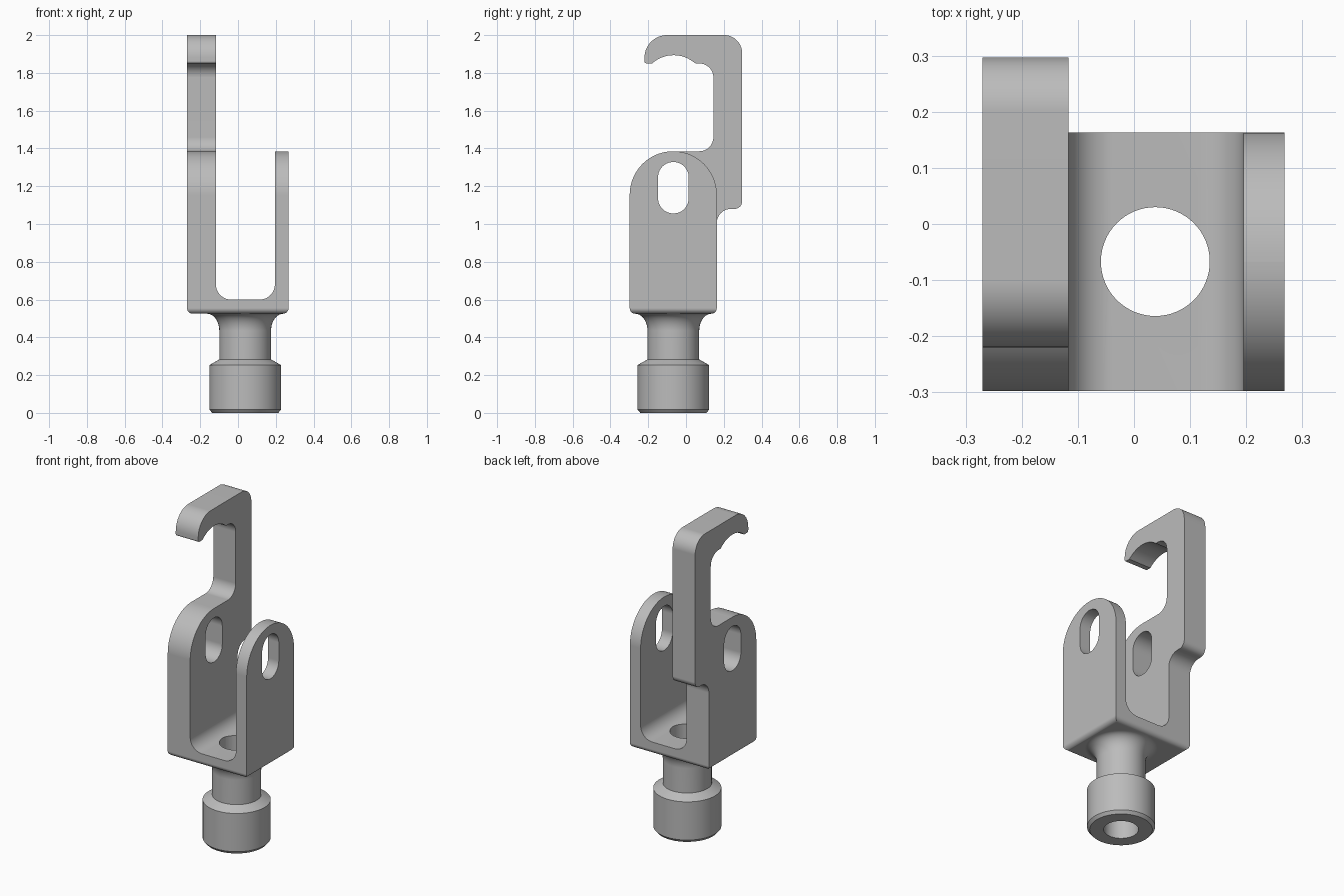
import bpy, bmesh
from math import pi, sin, cos, tan, radians
from mathutils import Vector

if "Cube" in bpy.data.objects:
    bpy.data.objects.remove(bpy.data.objects["Cube"], do_unlink=True)

steel = bpy.data.materials.new("plain grey steel")
steel.use_nodes = True
GREY = (0.5, 0.5, 0.5, 1)
steel.diffuse_color = GREY
steel.node_tree.nodes["Principled BSDF"].inputs["Base Color"].default_value = GREY

CX, CY = 0.038, -0.067           # axis of the stem
FRONT, BACK = -0.298, 0.163      # depth of the yoke
LEFT, RIGHT = -0.27, 0.268       # width of the yoke
HOOK_IN, THIN_IN = -0.117, 0.195  # inner faces of the two arms
BASE, FLOOR, ARM_TOP = 0.525, 0.6, 1.385


def rounded(corners, steps=14):
    """Outline from (a, b, radius) corners, each rounded by its radius."""
    out = []
    for i, (a, b, r) in enumerate(corners):
        p = Vector((a, b))
        if not r:
            out.append(p)
            continue
        u = (Vector(corners[i - 1][:2]) - p).normalized()
        v = (Vector(corners[(i + 1) % len(corners)][:2]) - p).normalized()
        half = u.angle(v) / 2
        centre = p + (u + v).normalized() * r / sin(half)
        start = p + u * r / tan(half) - centre
        end = p + v * r / tan(half) - centre
        sweep = start.angle(end)
        for k in range(steps + 1):
            t = k / steps
            out.append(centre + (start * sin((1 - t) * sweep) + end * sin(t * sweep)) / sin(sweep))
    clean = [p for i, p in enumerate(out) if (p - out[i - 1]).length > 1e-5]
    return clean


def finish(bm, name):
    bmesh.ops.recalc_face_normals(bm, faces=bm.faces)
    mesh = bpy.data.meshes.new(name)
    bm.to_mesh(mesh)
    bm.free()
    mesh.materials.append(steel)
    obj = bpy.data.objects.new(name, mesh)
    bpy.context.collection.objects.link(obj)
    return obj


def prism(name, outline, axis, lo, hi):
    """Extrude an outline along x (outline in y, z) or y (outline in x, z)."""
    bm = bmesh.new()
    place = (lambda p: (lo, p.x, p.y)) if axis == "x" else (lambda p: (p.x, lo, p.y))
    face = bm.faces.new([bm.verts.new(place(p)) for p in outline])
    moved = bmesh.ops.extrude_face_region(bm, geom=[face])["geom"]
    shift = Vector((hi - lo, 0, 0)) if axis == "x" else Vector((0, hi - lo, 0))
    bmesh.ops.translate(bm, vec=shift, verts=[g for g in moved if isinstance(g, bmesh.types.BMVert)])
    return finish(bm, name)


def lathe(name, profile, segments=64):
    """Turn an (r, z) profile around the stem axis and cap its ends."""
    bm = bmesh.new()
    rings = [[bm.verts.new((CX + r * cos(2 * pi * k / segments), CY + r * sin(2 * pi * k / segments), z))
              for k in range(segments)] for r, z in profile]
    for low, high in zip(rings, rings[1:]):
        for k in range(segments):
            n = (k + 1) % segments
            bm.faces.new((low[k], low[n], high[n], high[k]))
    bm.faces.new(rings[0])
    bm.faces.new(rings[-1])
    return finish(bm, name)


def combine(target, tool, operation):
    """Apply an exact boolean and remove the tool."""
    mod = target.modifiers.new("cut", "BOOLEAN")
    mod.operation, mod.solver, mod.object = operation, "EXACT", tool
    bpy.context.view_layer.objects.active = target
    bpy.ops.object.modifier_apply(modifier=mod.name)
    bpy.data.objects.remove(tool, do_unlink=True)


# Yoke: U-shaped front section trimmed to the round-topped side section
u_shape = rounded([
    (LEFT, BASE, 0.03), (RIGHT, BASE, 0.03), (RIGHT, 1.5, 0), (THIN_IN, 1.5, 0),
    (THIN_IN, FLOOR, 0.08), (HOOK_IN, FLOOR, 0.08), (HOOK_IN, 1.5, 0), (LEFT, 1.5, 0)])
yoke = prism("hooked_yoke", u_shape, "y", -0.4, 0.4)
arm_r = (BACK - FRONT) / 2 - 0.0005
side = rounded([(FRONT, BASE, 0.03), (BACK, BASE, 0.03),
                (BACK, ARM_TOP, arm_r), (FRONT, ARM_TOP, arm_r)], 24)
combine(yoke, prism("side_trim", side, "x", -0.5, 0.5), "INTERSECT")

# Hook rising from the thick arm
hook = rounded([
    (CY, ARM_TOP, 0), (0.145, ARM_TOP, 0.075), (0.145, 1.85, 0.075), (0.05, 1.85, 0.015),
    (CY, 1.936, 0.17), (-0.18, 1.85, 0), (-0.22, 1.85, 0.012), (-0.22, 2.0, 0.12),
    (0.297, 2.0, 0.095), (0.297, 1.08, 0.04), (BACK, 1.08, 0.075), (BACK, 0.9, 0), (CY, 0.9, 0)])
combine(yoke, prism("hook", hook, "x", LEFT, HOOK_IN), "UNION")

# Stem: chamfered collar, neck and flare under the yoke
flare = [(0.202 - 0.065 * cos(radians(a)), 0.435 + 0.09 * sin(radians(a))) for a in range(0, 91, 9)]
stem = lathe("stem", [(0.175, 0), (0.19, 0.018), (0.19, 0.253), (0.137, 0.283)]
             + flare + [(0.19, 0.56)])
combine(yoke, stem, "UNION")

# Bore through the stem and slots through both arms
combine(yoke, lathe("bore", [(0.097, -0.1), (0.097, 0.8)]), "DIFFERENCE")
slot = rounded([(CY - 0.081, 1.056, 0.08), (CY + 0.081, 1.056, 0.08),
                (CY + 0.081, 1.328, 0.08), (CY - 0.081, 1.328, 0.08)])
combine(yoke, prism("slots", slot, "x", -0.5, 0.5), "DIFFERENCE")

# Smooth curved walls, keep flat faces crisp
bpy.ops.object.select_all(action="DESELECT")
yoke.select_set(True)
bpy.context.view_layer.objects.active = yoke
bpy.ops.object.shade_smooth_by_angle(angle=radians(25))
normals = yoke.modifiers.new("flat_face_normals", "WEIGHTED_NORMAL")
normals.keep_sharp = True
